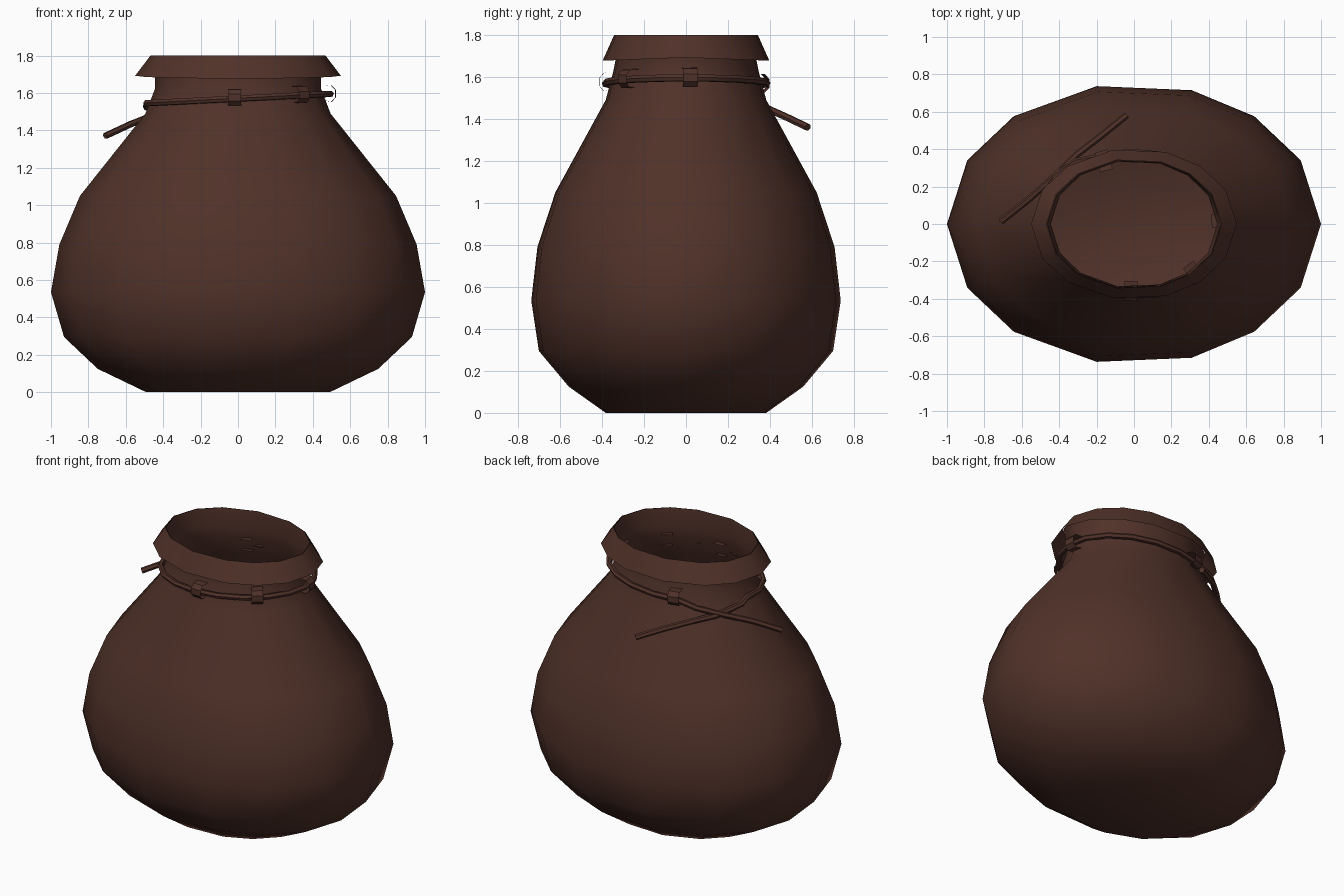
import bpy, bmesh, math
from mathutils import Vector

if "Cube" in bpy.data.objects:
    bpy.data.objects.remove(bpy.data.objects["Cube"])

leather = bpy.data.materials.new("dark brown leather")
leather.diffuse_color = (0.08, 0.031, 0.022, 1)
leather.use_nodes = True
leather.node_tree.nodes["Principled BSDF"].inputs["Base Color"].default_value = leather.diffuse_color


def finish(name, bm, angle=60):
    me = bpy.data.meshes.new(name)
    bm.to_mesh(me)
    bm.free()
    ob = bpy.data.objects.new(name, me)
    bpy.context.collection.objects.link(ob)
    me.materials.append(leather)
    bpy.ops.object.select_all(action='DESELECT')
    ob.select_set(True)
    bpy.context.view_layer.objects.active = ob
    bpy.ops.object.shade_smooth_by_angle(angle=math.radians(angle))
    return ob


half = [0, 27, 50, 72, 101.5, 130, 153, 180]
ANGLES = [math.radians(a) for a in half + [-a for a in reversed(half[1:-1])]]


def loft(bm, profile, dip=0.0):
    """Elliptical rings given as (half width x, half width y, z)."""
    rings = []
    for i, (rx, ry, z) in enumerate(profile):
        d = dip if i == 0 else 0
        rings.append([bm.verts.new((rx * math.cos(a), ry * math.sin(a),
                                    z - d * abs(math.sin(a)))) for a in ANGLES])
    n = len(ANGLES)
    for lo, hi in zip(rings, rings[1:]):
        for i in range(n):
            j = (i + 1) % n
            bm.faces.new((lo[i], lo[j], hi[j], hi[i]))
    return rings


# Pouch body, open at the neck
bm = bmesh.new()
rings = loft(bm, [(0.49, 0.39, 0), (0.75, 0.57, 0.125), (0.93, 0.715, 0.295),
                  (1.0, 0.752, 0.535), (0.955, 0.722, 0.79), (0.845, 0.635, 1.05),
                  (0.495, 0.39, 1.49), (0.445, 0.355, 1.62), (0.445, 0.34, 1.69),
                  (0.465, 0.347, 1.80)])
bm.faces.new(list(reversed(rings[0])))
finish("pouch_body", bm, 75)

# Folded-over collar
bm = bmesh.new()
loft(bm, [(0.55, 0.405, 1.692), (0.468, 0.349, 1.80)], dip=0.015)
finish("folded_collar", bm)

# Drawstring: one tail, round the neck, other tail, crossing at the back left
pts = [(-0.71, 0.015, 1.37), (-0.57, 0.125, 1.435), (-0.43, 0.25, 1.49), (-0.31, 0.335, 1.53)]
for k in range(17):
    a = math.radians(112 - k * 302 / 16)
    pts.append((0.495 * math.cos(a), 0.385 * math.sin(a), 1.57 + 0.025 * math.cos(a)))
pts += [(-0.49, 0.12, 1.525), (-0.41, 0.27, 1.485), (-0.30, 0.375, 1.455),
        (-0.17, 0.475, 1.41), (-0.04, 0.58, 1.36)]
cu = bpy.data.curves.new("cord_path", 'CURVE')
cu.dimensions = '3D'
sp = cu.splines.new('POLY')
sp.points.add(len(pts) - 1)
for p, c in zip(sp.points, pts):
    p.co = (*c, 1)
cu.bevel_depth = 0.018
cu.bevel_resolution = 1
cu.use_fill_caps = True
tmp = bpy.data.objects.new("cord_path", cu)
bpy.context.collection.objects.link(tmp)
bpy.context.view_layer.update()
bm = bmesh.new()
bm.from_mesh(tmp.to_mesh())
tmp.to_mesh_clear()
bpy.data.objects.remove(tmp)
finish("drawstring", bm, 50)

# Small straps holding the drawstring: bent strips from the neck round the cord
for n, deg in enumerate((-92, -47, 3, 110)):
    a = math.radians(deg)
    base = Vector((0.495 * math.cos(a), 0.385 * math.sin(a), 1.575 + 0.02 * math.cos(a)))
    out = Vector((math.cos(a) / 0.495, math.sin(a) / 0.385, 0)).normalized()
    side = Vector((-out.y, out.x, 0)) * 0.035
    bm = bmesh.new()
    prev = None
    for o, z in ((-0.08, 0.05), (0.005, 0.045), (0.028, 0.02), (0.028, -0.018),
                 (0.005, -0.042), (-0.06, -0.03)):
        c = base + out * o + Vector((0, 0, z))
        row = [bm.verts.new(c - side), bm.verts.new(c + side)]
        if prev:
            bm.faces.new((prev[1], prev[0], row[0], row[1]))
        prev = row
    finish(f"cord_strap_{n + 1}", bm, 30)
